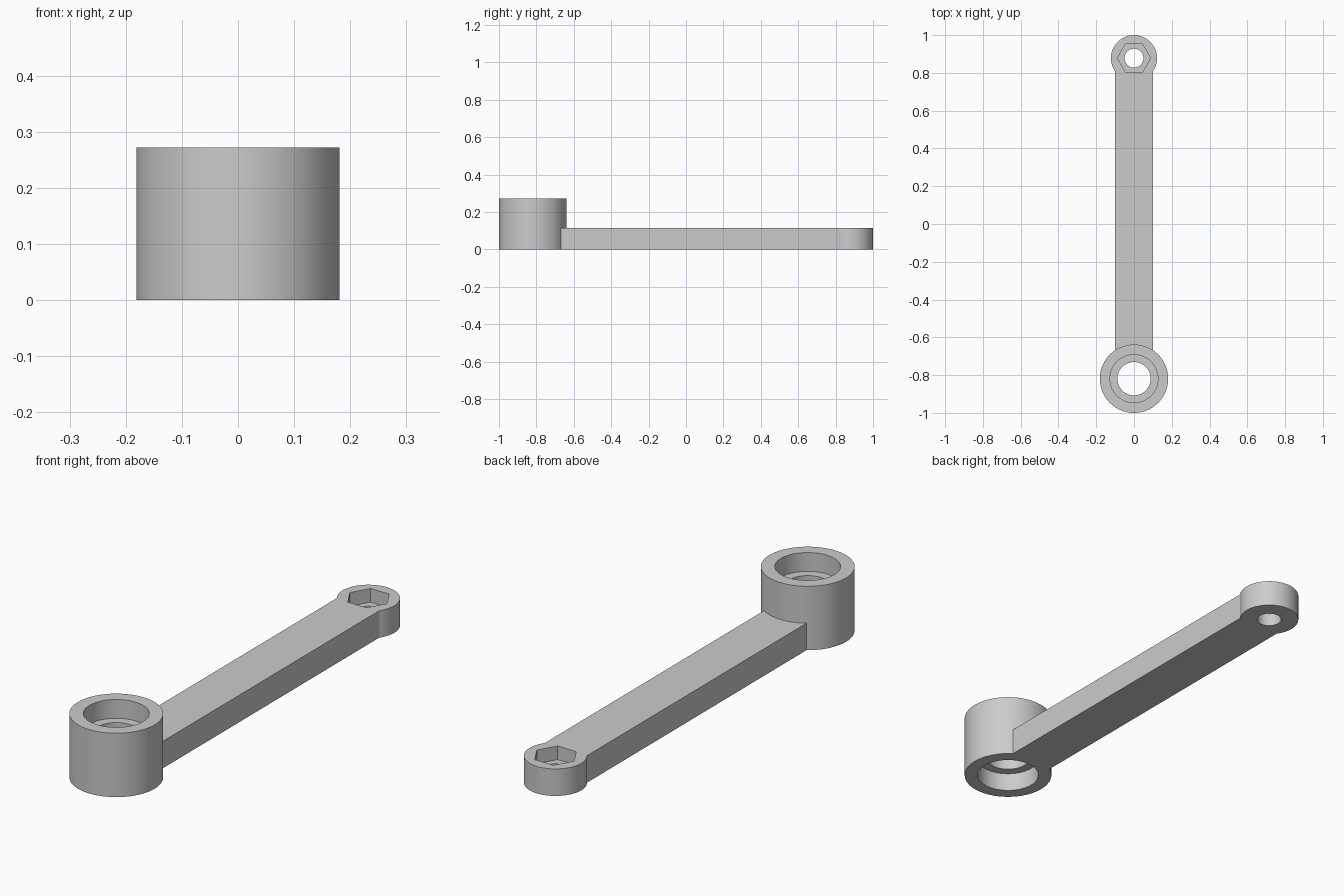
import bpy
import bmesh
from math import sin, cos, asin, pi, radians

default = bpy.data.objects.get("Cube")
if default:
    bpy.data.objects.remove(default, do_unlink=True)

# Main dimensions
HUB_Y, HUB_R, HUB_H = -0.819, 0.181, 0.272
EYE_Y, EYE_R = 0.878, 0.122
ARM_HALF, ARM_H = 0.1, 0.115
SEAT_DEPTH, NUT_DEPTH = 0.08, 0.058
SIDES = 96

grey = bpy.data.materials.new("light grey")
grey.use_nodes = True
colour = (0.6, 0.6, 0.6, 1)
grey.diffuse_color = colour
grey.node_tree.nodes["Principled BSDF"].inputs["Base Color"].default_value = colour


def prism(name, outline, z0, z1):
    """Extrude a flat outline between two heights."""
    bm = bmesh.new()
    face = bm.faces.new([bm.verts.new((x, y, z0)) for x, y in outline])
    top = bmesh.ops.extrude_face_region(bm, geom=[face])["geom"]
    verts = [v for v in top if isinstance(v, bmesh.types.BMVert)]
    bmesh.ops.translate(bm, verts=verts, vec=(0, 0, z1 - z0))
    bmesh.ops.recalc_face_normals(bm, faces=bm.faces)
    mesh = bpy.data.meshes.new(name)
    bm.to_mesh(mesh)
    bm.free()
    mesh.materials.append(grey)
    obj = bpy.data.objects.new(name, mesh)
    bpy.context.collection.objects.link(obj)
    return obj


def ring(y, r, sides=SIDES):
    return [(r * cos(2 * pi * i / sides), y + r * sin(2 * pi * i / sides))
            for i in range(sides)]


def combine(target, tool, operation):
    """Apply a boolean and discard the tool object."""
    mod = target.modifiers.new(operation.lower(), "BOOLEAN")
    mod.operation, mod.solver, mod.object = operation, "EXACT", tool
    bpy.ops.object.select_all(action="DESELECT")
    bpy.context.view_layer.objects.active = target
    target.select_set(True)
    bpy.ops.object.modifier_apply(modifier=mod.name)
    bpy.data.objects.remove(tool, do_unlink=True)


# Flat arm whose far end swells into a round eye
start = -asin(((EYE_R ** 2 - ARM_HALF ** 2) ** 0.5) / EYE_R)
sweep = pi - 2 * start
eye_arc = [(EYE_R * cos(start + sweep * i / SIDES),
            EYE_Y + EYE_R * sin(start + sweep * i / SIDES))
           for i in range(SIDES + 1)]
outline = [(-ARM_HALF, HUB_Y), (ARM_HALF, HUB_Y)] + eye_arc
lever = prism("lever_arm", outline, 0, ARM_H)

# Tall round hub
combine(lever, prism("hub", ring(HUB_Y, HUB_R), 0, HUB_H), "UNION")

# Hub bore with a bearing seat at each end, then eye bolt hole and nut pocket
over = 0.05
cuts = [
    ("hub_bore", ring(HUB_Y, 0.088), -over, HUB_H + over),
    ("upper_seat", ring(HUB_Y, 0.127), HUB_H - SEAT_DEPTH, HUB_H + over),
    ("lower_seat", ring(HUB_Y, 0.127), -over, SEAT_DEPTH),
    ("bolt_hole", ring(EYE_Y, 0.05), -over, ARM_H + over),
    ("nut_pocket", ring(EYE_Y, 0.088, 6), ARM_H - NUT_DEPTH, ARM_H + over),
]
for name, shape, z0, z1 in cuts:
    combine(lever, prism(name, shape, z0, z1), "DIFFERENCE")

bpy.ops.object.shade_smooth_by_angle(angle=radians(30))
